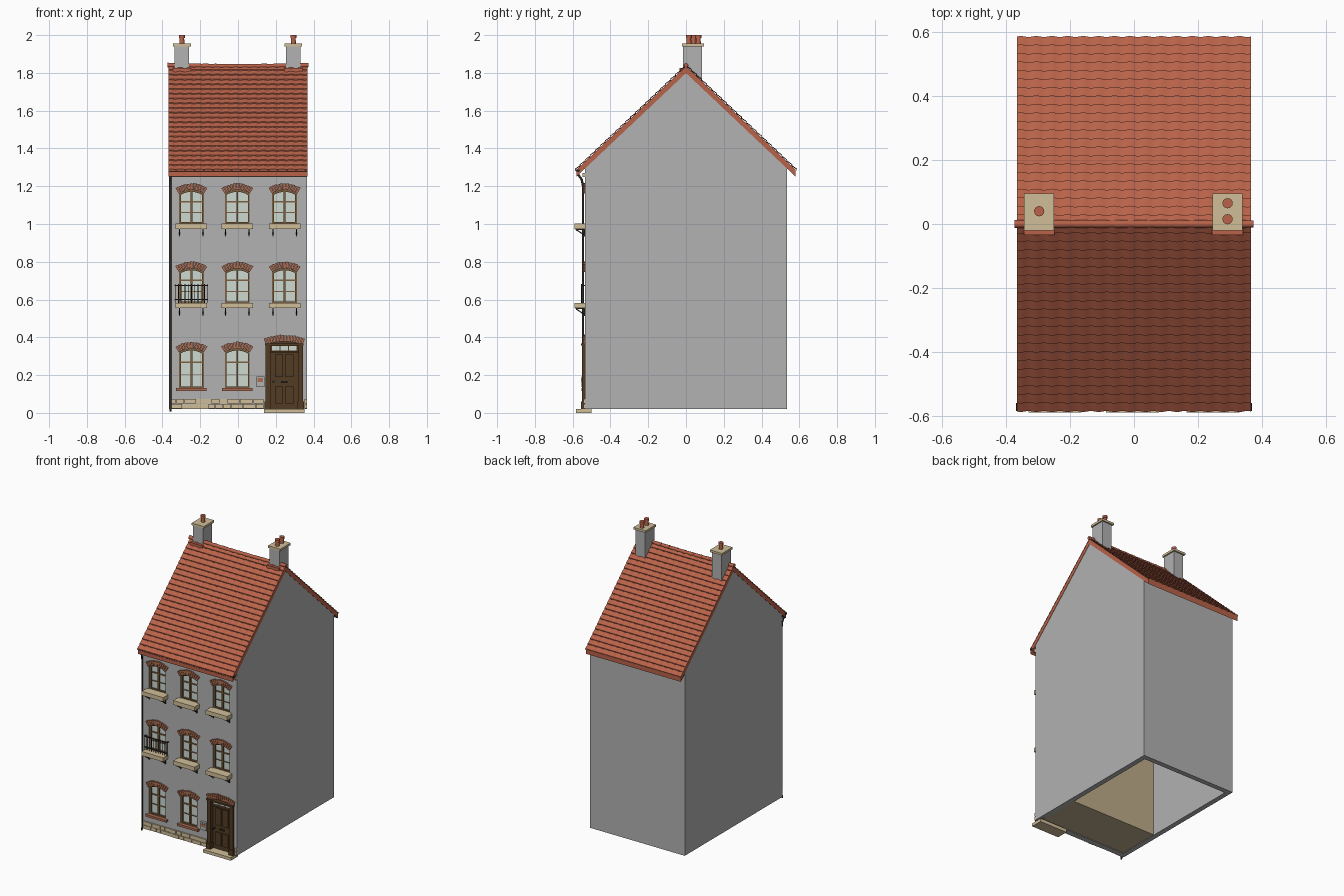
import bpy, bmesh, math, random
from mathutils import Vector

if "Cube" in bpy.data.objects:
    bpy.data.objects.remove(bpy.data.objects["Cube"])
random.seed(4)

def srgb(r, g, b):
    return [((c / 255 + 0.055) / 1.055) ** 2.4 if c > 10 else c / 3300 for c in (r, g, b)] + [1]

def material(name, *rgb):
    m = bpy.data.materials.new(name)
    m.diffuse_color = srgb(*rgb)
    m.use_nodes = True
    m.node_tree.nodes["Principled BSDF"].inputs["Base Color"].default_value = m.diffuse_color
    return m

WALL = material("grey render", 178, 178, 178)
TILE = material("red tile", 184, 98, 73)
BRICK = material("brick", 172, 108, 80)
STONE = material("cream stone", 208, 190, 152)
FRAME = material("window brown", 124, 96, 62)
WOOD = material("door wood", 82, 60, 36)
GLASS = material("pale glass", 205, 216, 208)
IRON = material("dark iron", 48, 42, 36)
ROOM = material("beige plaster", 190, 172, 138)

def finish(name, bm, mat, smooth=False):
    bmesh.ops.recalc_face_normals(bm, faces=bm.faces)
    me = bpy.data.meshes.new(name)
    bm.to_mesh(me)
    bm.free()
    me.materials.append(mat)
    ob = bpy.data.objects.new(name, me)
    bpy.context.collection.objects.link(ob)
    if smooth:
        bpy.ops.object.select_all(action='DESELECT')
        ob.select_set(True)
        bpy.context.view_layer.objects.active = ob
        bpy.ops.object.shade_smooth_by_angle(angle=math.radians(40))
    return ob

def prism(bm, pts, a, b, axis='y'):
    """Extrude a 2D outline: (x, z) along y, or (y, z) along x."""
    put = (lambda p, t: (p[0], t, p[1])) if axis == 'y' else (lambda p, t: (t, p[0], p[1]))
    lo, hi = ([bm.verts.new(put(p, t)) for p in pts] for t in (a, b))
    bm.faces.new(lo)
    bm.faces.new(hi[::-1])
    for i in range(len(pts)):
        j = (i + 1) % len(pts)
        bm.faces.new((lo[i], hi[i], hi[j], lo[j]))

def box(bm, x0, x1, y0, y1, z0, z1):
    prism(bm, [(x0, z0), (x1, z0), (x1, z1), (x0, z1)], y0, y1)

def boxes(name, mat, *dims):
    bm = bmesh.new()
    for d in dims:
        box(bm, *d)
    return finish(name, bm, mat)

def cylinder(bm, p, q, r, r2=None, seg=12):
    p, q = Vector(p), Vector(q)
    rot = (q - p).to_track_quat('Z', 'Y').to_matrix().to_4x4()
    rot.translation = (p + q) / 2
    bmesh.ops.create_cone(bm, cap_ends=True, segments=seg, radius1=r, radius2=r2 or r,
                          depth=(q - p).length, matrix=rot)

def arch_loop(cx, z0, crown, w, rise, inset=0):
    R = (w * w + rise * rise) / (2 * rise)
    w2, R2, zc = w - inset, R - inset, crown - R
    a = math.asin(w2 / R2)
    top = [(cx + R2 * math.sin(a - 2 * a * i / 10), zc + R2 * math.cos(a - 2 * a * i / 10)) for i in range(11)]
    return [(cx - w2, z0 + inset), (cx + w2, z0 + inset)] + top

def ring(bm, outer, inner, y0, y1):
    n = len(outer)
    for i in range(n):
        j = (i + 1) % n
        prism(bm, [outer[i], outer[j], inner[j], inner[i]], y0, y1)

def brick_arch(bm, cx, crown, w, rise, n):
    R = (w * w + rise * rise) / (2 * rise)
    a, zc = math.asin(w / R), crown - R
    for i in range(n):
        t0, t1 = (-a + 2 * a * (i + k) / n for k in (0.07, 0.93))
        out = R + 0.033 + random.uniform(0, 0.004)
        prism(bm, [(cx + r * math.sin(t), zc + r * math.cos(t))
                   for r, t in ((R, t0), (R, t1), (out, t1), (out, t0))], -0.546, -0.53)

# openings: centre x, bottom, crown
XS = (-0.247, -0.004, 0.247)
windows = [(x, z0, c) for z0, c in ((1.0, 1.18), (0.58, 0.765)) for x in XS]
windows += [(x, 0.13, 0.34) for x in XS[:2]]
DOOR = (0.245, 0.02, 0.378, 0.098, 0.018)

# hollow house shell with cut openings
bm = bmesh.new()
prism(bm, [(-0.535, 0.02), (0.535, 0.02), (0.535, 1.30), (0, 1.81), (-0.535, 1.30)], -0.365, 0.365, 'x')
house = finish("house_walls", bm, WALL)
bm = bmesh.new()
prism(bm, [(-0.5, -0.1), (0.5, -0.1), (0.5, 1.27), (0, 1.75), (-0.5, 1.27)], -0.33, 0.33, 'x')
hollow = finish("hollow_cutter", bm, WALL)
bm = bmesh.new()
for x, z0, c in windows:
    prism(bm, arch_loop(x, z0, c, 0.066, 0.02), -0.6, -0.48)
prism(bm, arch_loop(DOOR[0], 0.0, *DOOR[2:]), -0.6, -0.48)
openings = finish("opening_cutter", bm, WALL)
for cutter in (hollow, openings):
    m = house.modifiers.new(cutter.name, 'BOOLEAN')
    m.object, m.operation, m.solver = cutter, 'DIFFERENCE', 'EXACT'
    cutter.hide_render = True
    cutter.hide_viewport = True

# front room block inside the shell
boxes("inner_room", ROOM, (-0.33, 0.33, -0.499, -0.2, 0.023, 1.25))

# roof slab
def roof_z(y):
    return 1.835 - 0.945 * abs(y)
bm = bmesh.new()
ys = (-0.58, 0, 0.58)
prism(bm, [(y, roof_z(y)) for y in ys] + [(y, roof_z(y) - 0.036) for y in ys[::-1]], -0.367, 0.367, 'x')
finish("roof_slab", bm, TILE)

# overlapping courses of wavy tiles on both slopes
bm = bmesh.new()
ROWS, COLS = 22, 15 * 4
for side in (-1, 1):
    for r in range(ROWS):
        d0, d1 = 0.585 * r / ROWS, 0.585 * (r + 1) / ROWS
        line = []
        for i in range(COLS + 1):
            x = -0.367 + 0.734 * i / COLS
            h = 0.003 * math.sin(i * math.pi / 2) + 0.003
            line.append([bm.verts.new((x, side * d, roof_z(d) + k)) for d, k in
                         ((d0, h), (d1 + h * 0.7, 0.007 + h), (d1, -0.001))])
        for a, b in zip(line, line[1:]):
            for k in (0, 1):
                bm.faces.new((a[k], a[k + 1], b[k + 1], b[k]))
finish("roof_tiles", bm, TILE, True)

# ridge tiles with a slight sag
bm = bmesh.new()
for i in range(12):
    x0, x1 = (-0.374 + 0.748 * (i + k) / 12 for k in (0, 1.08))
    z0, z1 = (1.841 - 0.006 * math.cos(x * 4.2) for x in (x0, x1))
    cylinder(bm, (x0, 0, z0), (min(x1, 0.374), 0, z1), 0.013, 0.011)
finish("ridge_tiles", bm, TILE, True)

# chimneys with caps, pots and tile aprons
for side, x, pots in (("left", -0.297, (0.04,)), ("right", 0.293, (0.015, 0.065))):
    boxes(side + "_chimney", WALL, (x - 0.038, x + 0.038, -0.015, 0.085, 1.70, 1.942))
    boxes(side + "_chimney_cap", STONE, (x - 0.047, x + 0.047, -0.02, 0.095, 1.94, 1.955))
    boxes(side + "_chimney_apron", TILE, (x - 0.048, x + 0.048, -0.035, -0.012, 1.80, 1.826))
    bm = bmesh.new()
    for y in pots:
        cylinder(bm, (x, y, 1.95), (x, y, 1.985), 0.014, 0.012, 16)
        cylinder(bm, (x, y, 1.985), (x, y, 2.0), 0.016, None, 16)
    finish(side + "_chimney_pots", bm, TILE, True)

# windows: glass, frames with glazing bars, brick arches
glass, frame, arches = bmesh.new(), bmesh.new(), bmesh.new()
for x, z0, c in windows:
    prism(glass, arch_loop(x, z0, c, 0.066, 0.02, 0.004), -0.516, -0.51)
    ring(frame, arch_loop(x, z0, c, 0.066, 0.02), arch_loop(x, z0, c, 0.066, 0.02, 0.01), -0.528, -0.505)
    box(frame, x - 0.005, x + 0.005, -0.525, -0.51, z0, c - 0.004)
    for f, t in ((0.34, 0.002), (0.66, 0.004)):
        z = z0 + f * (c - z0)
        box(frame, x - 0.062, x + 0.062, -0.523, -0.51, z - t, z + t)
    brick_arch(arches, x, c, 0.066, 0.02, 11)
brick_arch(arches, DOOR[0], *DOOR[2:], 14)
finish("window_glass", glass, GLASS)
finish("window_frames", frame, FRAME)
finish("brick_arches", arches, BRICK)

# sills on iron brackets, brick sills at street level
sills, brackets = bmesh.new(), bmesh.new()
for x, z0, c in windows[:6]:
    box(sills, x - 0.083, x + 0.083, -0.59, -0.515, z0 - 0.026, z0 + 0.003)
    for bx in (x - 0.062, x + 0.062):
        box(brackets, bx - 0.003, bx + 0.003, -0.586, -0.534, z0 - 0.031, z0 - 0.026)
        box(brackets, bx - 0.003, bx + 0.003, -0.541, -0.534, z0 - 0.066, z0 - 0.026)
        cylinder(brackets, (bx, -0.582, z0 - 0.03), (bx, -0.538, z0 - 0.058), 0.003, None, 6)
finish("stone_sills", sills, STONE)
finish("sill_brackets", brackets, IRON)
boxes("brick_sills", BRICK, *[(x - 0.08, x + 0.08, -0.553, -0.515, 0.116, 0.131) for x in XS[:2]])

# window railing
rail = bmesh.new()
for z in (0.60, 0.675):
    box(rail, -0.335, -0.158, -0.556, -0.55, z - 0.003, z + 0.003)
for i in range(11):
    cylinder(rail, (-0.332 + 0.0172 * i, -0.553, 0.583), (-0.332 + 0.0172 * i, -0.553, 0.682), 0.0022, None, 6)
for bx in (-0.333, -0.16):
    box(rail, bx - 0.002, bx + 0.002, -0.553, -0.53, 0.672, 0.678)
finish("window_railing", rail, IRON)

# door: surround, panelled leaf, transom lights, knob and step
bm = bmesh.new()
prism(bm, arch_loop(DOOR[0], 0.02, *DOOR[2:]), -0.522, -0.505)
for s in (-1, 1):
    c = 0.245 + s * 0.087
    box(bm, c - 0.013, c + 0.013, -0.55, -0.51, 0.02, 0.365)
    box(bm, c - 0.017, c + 0.017, -0.556, -0.51, 0.02, 0.06)
    for z0, z1 in ((0.05, 0.14), (0.19, 0.31)):
        box(bm, 0.245 + s * 0.028 - 0.021, 0.245 + s * 0.028 + 0.021, -0.530, -0.52, z0, z1)
box(bm, 0.155, 0.335, -0.54, -0.51, 0.318, 0.328)
box(bm, 0.143, 0.347, -0.556, -0.51, 0.357, 0.368)
finish("front_door", bm, WOOD)
boxes("door_transom_glass", GLASS, *[(x - 0.02, x + 0.02, -0.526, -0.52, 0.331, 0.355) for x in (0.199, 0.245, 0.291)])
bm = bmesh.new()
cylinder(bm, (0.188, -0.545, 0.165), (0.188, -0.52, 0.165), 0.006)
box(bm, 0.228, 0.262, -0.53, -0.52, 0.159, 0.17)
finish("door_fittings", bm, IRON)
boxes("door_step", STONE, (0.138, 0.352, -0.582, -0.50, 0.0, 0.021))

# mailbox beside the door
boxes("mailbox", WALL, (0.097, 0.14, -0.552, -0.53, 0.138, 0.193))
boxes("mailbox_plate", BRICK, (0.104, 0.133, -0.556, -0.551, 0.163, 0.184))

# stone plinth of two uneven courses
bm = bmesh.new()
for z0, z1 in ((0.022, 0.046), (0.049, 0.074)):
    x = -0.363
    while x < 0.135:
        w = min(random.uniform(0.035, 0.07), 0.138 - x)
        box(bm, x, x + w - 0.003, -random.uniform(0.541, 0.546), -0.53, z0, z1)
        x += w
    box(bm, 0.352, 0.365, -0.543, -0.53, z0, z1)
finish("stone_plinth", bm, STONE)

# cornice, gutter and downpipe
boxes("cornice", STONE, (-0.365, 0.365, -0.548, -0.53, 1.248, 1.27))
bm = bmesh.new()
arc = [math.pi + math.pi * i / 8 for i in range(9)]
prism(bm, [(-0.573 + 0.013 * math.cos(t), 1.288 + 0.013 * math.sin(t)) for t in arc], -0.369, 0.369, 'x')
finish("gutter", bm, IRON, True)
cu = bpy.data.curves.new("downpipe", 'CURVE')
cu.dimensions, cu.bevel_depth, cu.bevel_resolution, cu.use_fill_caps = '3D', 0.006, 2, True
path = [(-0.574, 1.282), (-0.571, 1.262), (-0.552, 1.235), (-0.545, 1.20), (-0.545, 0.03), (-0.552, 0.01)]
sp = cu.splines.new('POLY')
sp.points.add(len(path) - 1)
for p, (y, z) in zip(sp.points, path):
    p.co = (-0.357, y, z, 1)
cu.materials.append(IRON)
bpy.context.collection.objects.link(bpy.data.objects.new("downpipe", cu))
